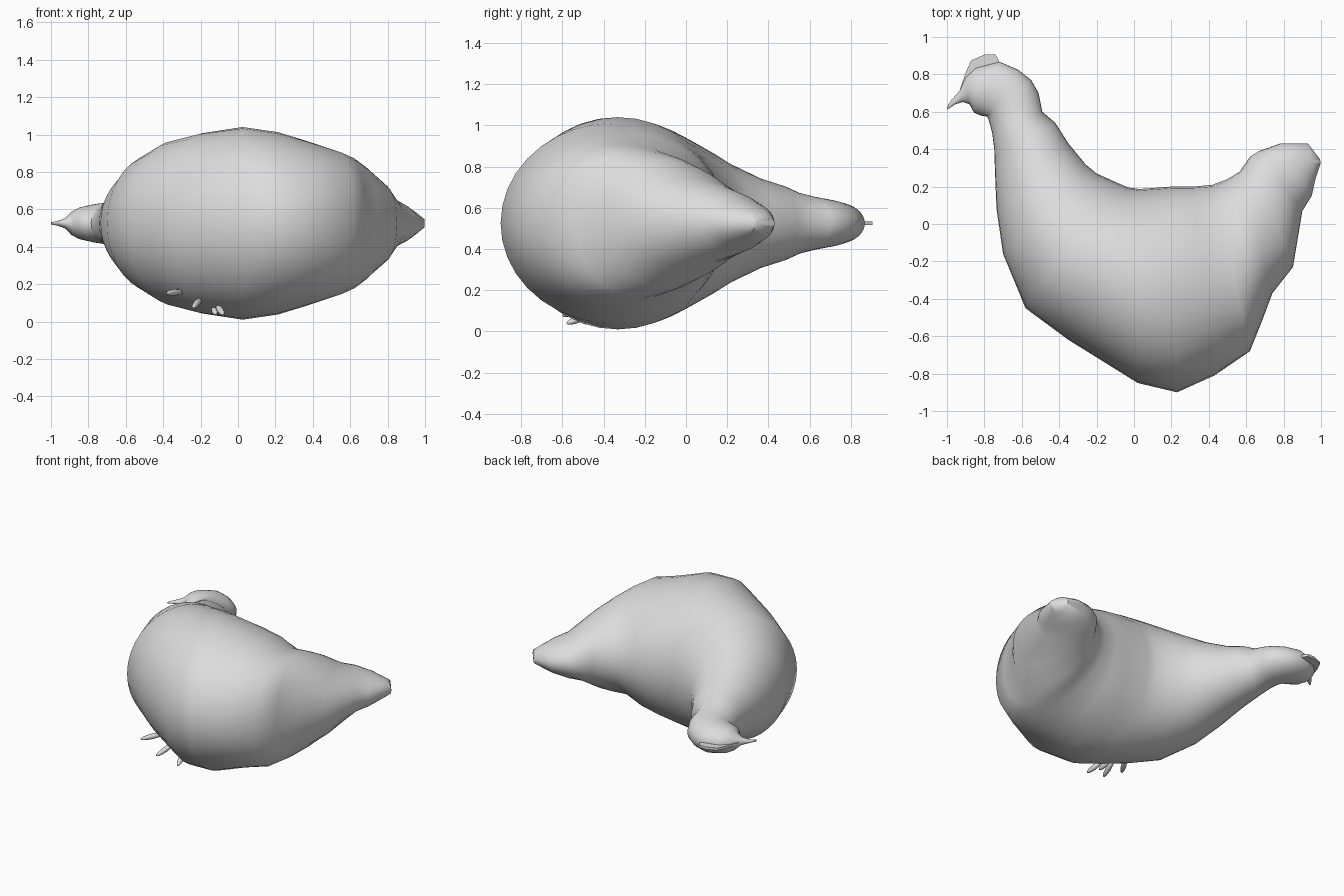
import bpy, bmesh, math
from mathutils import Vector

if "Cube" in bpy.data.objects:
    bpy.data.objects.remove(bpy.data.objects["Cube"])

MID = 0.525   # height of the symmetry plane; the bird lies on its side

grey = bpy.data.materials.new("pale grey")
grey.diffuse_color = (0.72, 0.72, 0.72, 1)
grey.use_nodes = True
grey.node_tree.nodes["Principled BSDF"].inputs["Base Color"].default_value = grey.diffuse_color


def finish(name, bm, angle=50):
    bmesh.ops.recalc_face_normals(bm, faces=bm.faces[:])
    mesh = bpy.data.meshes.new(name)
    bm.to_mesh(mesh)
    bm.free()
    mesh.materials.append(grey)
    ob = bpy.data.objects.new(name, mesh)
    bpy.context.collection.objects.link(ob)
    bpy.ops.object.select_all(action='DESELECT')
    ob.select_set(True)
    bpy.context.view_layer.objects.active = ob
    bpy.ops.object.shade_smooth_by_angle(angle=math.radians(angle))
    return ob


def loft(name, sections, sides=36):
    """Each section: back x, y, belly x, y, half width."""
    bm = bmesh.new()
    rings = []
    for ax, ay, bx, by, w in sections:
        a, b = Vector((ax, ay, MID)), Vector((bx, by, MID))
        ring = []
        # the rump is widest nearer the belly
        skew = 0.10 if 0.5 < bx < 0.88 else 0.0
        for i in range(sides):
            t = 2 * math.pi * i / sides
            f = 0.5 - 0.5 * math.cos(t) + skew * math.sin(t) ** 2
            p = a.lerp(b, f)
            p.z += w * math.sin(t)
            ring.append(bm.verts.new(p))
        rings.append(ring)
    for r, s in zip(rings, rings[1:]):
        for i in range(sides):
            j = (i + 1) % sides
            bm.faces.new((r[i], r[j], s[j], s[i]))
    bm.faces.new(rings[0])
    bm.faces.new(rings[-1])
    return finish(name, bm)


# Beak, head and neck sections
head_neck = [
    (-1.00, .625, -.998, .612, .006), (-.975, .665, -.955, .640, .012),
    (-.93, .715, -.915, .652, .028), (-.90, .785, -.88, .640, .062),
    (-.845, .835, -.855, .595, .084), (-.72, .868, -.82, .580, .102),
    (-.62, .825, -.785, .575, .112), (-.55, .770, -.777, .555, .120),
    (-.51, .700, -.768, .525, .130), (-.49, .600, -.757, .480, .150),
    (-.42, .540, -.747, .400, .182), (-.35, .430, -.743, .270, .220),
]
# Breast, belly and rump sections
trunk = [
    (-.26, .320, -.735, .08, .290), (-.20, .270, -.70, -.16, .365),
    (-.10, .225, -.58, -.45, .440), (-.03, .195, -.35, -.62, .482),
    (.03, .187, .02, -.85, .515), (.20, .200, .23, -.90, .487),
    (.32, .200, .43, -.81, .438), (.42, .210, .62, -.68, .383),
    (.50, .240, .68, -.53, .352), (.565, .28, .74, -.37, .305),
]
# Tail sections, ending in a narrow fan edge
tail = [
    (.62, .360, .85, -.23, .215), (.67, .390, .90, .07, .145),
    (.78, .430, .95, .15, .105), (.93, .430, .97, .24, .058),
    (.995, .345, .998, .325, .022),
]
loft("bird_body", head_neck + trunk + tail)


def plate(name, outline, half):
    """Thin upright crest on the symmetry plane."""
    bm = bmesh.new()
    low = [bm.verts.new((x, y, MID - half)) for x, y in outline]
    top = [bm.verts.new((x, y, MID + half)) for x, y in outline]
    bm.faces.new(low)
    bm.faces.new(top)
    for i in range(len(low)):
        j = (i + 1) % len(low)
        bm.faces.new((low[i], low[j], top[j], top[i]))
    return finish(name, bm, 30)


# Comb on the crown
plate("comb", [(-.93, .72), (-.90, .81), (-.87, .875), (-.80, .905),
               (-.74, .905), (-.715, .86), (-.78, .80), (-.86, .74)], .009)


def toe(name, base, tip, radius):
    base, tip = Vector(base), Vector(tip)
    bm = bmesh.new()
    bmesh.ops.create_uvsphere(bm, u_segments=10, v_segments=8, radius=1)
    turn = (tip - base).to_track_quat('Z', 'Y')
    for v in bm.verts:
        p = Vector((v.co.x * radius, v.co.y * radius,
                    v.co.z * (tip - base).length / 2))
        v.co = turn @ p + (base + tip) / 2
    return finish(name, bm, 60)


# Toes poking out of the lower flank
toes = [((-.29, -.43, .16), (-.38, -.58, .152)),
        ((-.20, -.45, .12), (-.24, -.60, .075)),
        ((-.11, -.46, .085), (-.08, -.58, .038)),
        ((-.13, -.40, .08), (-.12, -.50, .04))]
for n, (base, tip) in enumerate(toes, 1):
    toe(f"toe_{n}", base, tip, .018)
